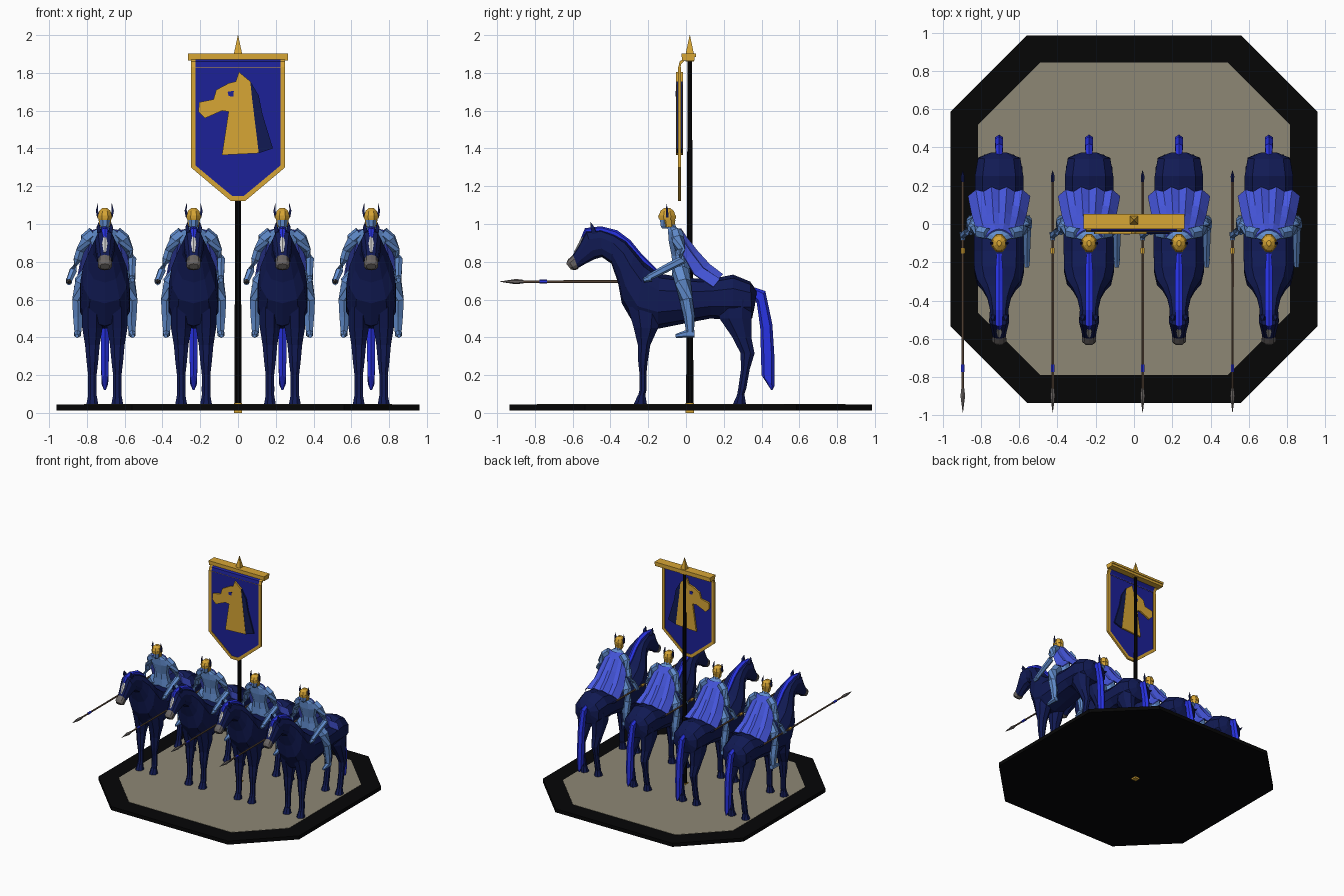
import bpy, bmesh, math
from mathutils import Vector as V


def mat(name, r, g, b):
    m = bpy.data.materials.new(name)
    m.diffuse_color = [(c / 255) ** 2.2 for c in (r, g, b)] + [1]
    return m


NAVY = mat("navy", 24, 32, 84)
BLUE = mat("bright_blue", 44, 54, 228)
CAPE = mat("cape_blue", 72, 88, 222)
CLOTH = mat("banner_blue", 34, 38, 150)
STEEL = mat("steel_blue", 98, 140, 205)
GOLD = mat("gold", 214, 164, 56)
BLACK = mat("black", 14, 14, 15)
SAND = mat("sand", 140, 134, 116)
WOOD = mat("wood", 106, 86, 70)
GREY = mat("grey", 105, 100, 98)
WHITE = mat("white", 225, 225, 225)


def mesh(name, verts, faces, m):
    bm = bmesh.new()
    vs = [bm.verts.new(v) for v in verts]
    for f in faces:
        bm.faces.new([vs[i] for i in f])
    bmesh.ops.recalc_face_normals(bm, faces=bm.faces)
    me = bpy.data.meshes.new(name)
    bm.to_mesh(me)
    bm.free()
    me.materials.append(m)
    ob = bpy.data.objects.new(name, me)
    bpy.context.collection.objects.link(ob)
    return ob


def loft(name, rings, m, closed=False):
    n, k = len(rings[0]), len(rings)
    faces = [(i * n + j, i * n + (j + 1) % n, (i + 1) % k * n + (j + 1) % n, (i + 1) % k * n + j)
             for i in range(k if closed else k - 1) for j in range(n)]
    if not closed:
        faces += [tuple(range(n)), tuple(range((k - 1) * n, k * n))]
    return mesh(name, [v for r in rings for v in r], faces, m)


def ring(c, u, v, n, p=1.0):
    out = []
    for j in range(n):
        a = 2 * math.pi * (j + 0.5) / n
        s, t = [math.copysign(abs(f(a)) ** p, f(a)) for f in (math.cos, math.sin)]
        out.append(V(c) + V(u) * s + V(v) * t)
    return out


def spine(name, rows, m, n=10, p=0.8):
    """Rows: top y, top z, bottom y, bottom z, half width."""
    return loft(name, [ring((0, (a + c) / 2, (b + d) / 2), (w, 0, 0), (0, (a - c) / 2, (b - d) / 2), n, p)
                       for a, b, c, d, w in rows], m)


def column(name, rows, m, n=8):
    """Rows of horizontal rings: x, y, z, radius x, radius y."""
    return loft(name, [ring((x, y, z), (rx, 0, 0), (0, ry, 0), n) for x, y, z, rx, ry in rows], m)


def limb(name, pts, m, n=6):
    """Tube through points: x, y, z, radius."""
    ps = [V(q[:3]) for q in pts]
    rings = []
    for i, q in enumerate(pts):
        t = (ps[min(i + 1, len(ps) - 1)] - ps[max(i - 1, 0)]).normalized()
        u = t.cross(V((0, 0, 1)) if abs(t.z) < 0.9 else V((0, 1, 0))).normalized()
        rings.append(ring(ps[i], u * q[3], t.cross(u) * q[3], n))
    return loft(name, rings, m)


def prism(name, pts, axis, a, b, m):
    at = {'x': lambda p, d: (d, *p), 'y': lambda p, d: (p[0], d, p[1]), 'z': lambda p, d: (*p, d)}[axis]
    return loft(name, [[at(p, a) for p in pts], [at(p, b) for p in pts]], m)


def octagon(x, y0, y1, c):
    return [(-x + c, y1), (x - c, y1), (x, y1 - c), (x, y0 + c), (x - c, y0), (c - x, y0), (-x, y0 + c), (-x, y1 - c)]


# Base
prism("base_rim", octagon(0.96, -0.935, 0.985, 0.4), 'z', 0.013, 0.044, BLACK)
prism("base_ground", octagon(0.815, -0.79, 0.845, 0.325), 'z', 0.03, 0.046, SAND)

# Banner pole, foot, finial and crossbar
S = math.sqrt(2)
column("pole_foot", [(0, 0.02, 0, 0.022 * S, 0.022 * S), (0, 0.02, 0.052, 0.022 * S, 0.022 * S)], GOLD, 4)
column("pole", [(0, 0.02, 0.01, 0.021, 0.021), (0, 0.02, 0.5, 0.019, 0.019), (0, 0.02, 1.87, 0.012, 0.012)], BLACK)
column("finial", [(0, 0.02, 1.86, 0.022 * S, 0.022 * S), (0, 0.02, 1.9, 0.022 * S, 0.022 * S),
                  (0, 0.02, 2.0, 0.001, 0.001)], GOLD, 4)
prism("crossbar", [(-0.02, 1.865), (0.045, 1.865), (0.045, 1.885), (0.052, 1.885), (0.052, 1.903),
                   (-0.025, 1.903), (-0.025, 1.885), (-0.02, 1.885)], 'x', -0.265, 0.265, GOLD)

# Banner cloth, border and top fold
outer = [(-0.25, 1.83), (0.25, 1.83), (0.25, 1.3), (0.038, 1.122), (-0.038, 1.122), (-0.25, 1.3)]
inner = [(-0.225, 1.829), (0.225, 1.829), (0.225, 1.31), (0.03, 1.148), (-0.03, 1.148), (-0.225, 1.31)]
prism("banner_cloth", inner, 'y', -0.039, -0.031, CLOTH)
loft("banner_border", [[(x, y, z) for x, z in o] for o, y in
                       ((outer, -0.043), (outer, -0.027), (inner, -0.027), (inner, -0.043))], GOLD, True)
fold = [(-0.041, 1.825), (-0.03, 1.825), (-0.026, 1.845), (-0.005, 1.868), (-0.005, 1.88), (-0.034, 1.86)]
prism("banner_fold", fold, 'x', -0.225, 0.225, CLOTH)
for s in (-1, 1):
    prism("banner_fold_edge", fold, 'x', s * 0.225, s * 0.25, GOLD)

# Horse head emblem, both sides
prism("emblem_head", [(0.005, 1.805), (0.065, 1.755), (0.075, 1.66), (0.11, 1.375), (-0.085, 1.365), (-0.05, 1.595),
                      (-0.085, 1.6), (-0.175, 1.56), (-0.21, 1.595), (-0.205, 1.645), (-0.13, 1.66),
                      (-0.115, 1.71), (-0.05, 1.745), (-0.012, 1.755)], 'y', -0.053, -0.017, GOLD)
prism("emblem_mane", [(0.065, 1.755), (0.11, 1.68), (0.13, 1.58), (0.185, 1.4), (0.11, 1.375), (0.075, 1.66)],
      'y', -0.051, -0.019, NAVY)
prism("emblem_eye", [(-0.055, 1.7), (-0.022, 1.705), (-0.025, 1.675), (-0.05, 1.677)], 'y', -0.055, -0.015, CLOTH)

# One horse and rider, built at x = 0
unit = []
add = unit.append
add(spine("horse_body", [
    (0.375, 0.645, 0.365, 0.57, 0.05), (0.34, 0.695, 0.35, 0.5, 0.115), (0.25, 0.732, 0.25, 0.49, 0.132),
    (0.13, 0.708, 0.13, 0.5, 0.132), (0, 0.715, 0, 0.475, 0.138), (-0.14, 0.737, -0.15, 0.445, 0.138),
    (-0.22, 0.80, -0.27, 0.46, 0.135), (-0.27, 0.86, -0.34, 0.58, 0.12), (-0.32, 0.915, -0.36, 0.69, 0.09),
    (-0.38, 0.948, -0.395, 0.79, 0.064), (-0.45, 0.972, -0.445, 0.825, 0.05), (-0.53, 0.965, -0.48, 0.815, 0.054),
    (-0.567, 0.89, -0.54, 0.785, 0.042), (-0.6, 0.835, -0.575, 0.765, 0.035)], NAVY))
add(spine("horse_muzzle", [(-0.598, 0.838, -0.57, 0.762, 0.037), (-0.625, 0.812, -0.59, 0.755, 0.039),
                           (-0.634, 0.79, -0.61, 0.76, 0.025)], GREY))
add(spine("horse_blaze", [(-0.548, 0.945, -0.53, 0.93, 0.006), (-0.568, 0.9, -0.55, 0.89, 0.016),
                          (-0.594, 0.852, -0.58, 0.845, 0.007)], WHITE, 6))
add(spine("horse_mane", [(-0.555, 0.93, -0.535, 0.92, 0.008), (-0.535, 0.978, -0.51, 0.95, 0.02),
                         (-0.45, 0.988, -0.44, 0.95, 0.022), (-0.365, 0.967, -0.39, 0.92, 0.022),
                         (-0.295, 0.915, -0.33, 0.88, 0.022), (-0.235, 0.842, -0.27, 0.82, 0.022),
                         (-0.15, 0.757, -0.17, 0.73, 0.015)], BLUE, 6))
add(spine("horse_tail", [(0.36, 0.665, 0.35, 0.62, 0.018), (0.42, 0.645, 0.375, 0.58, 0.022),
                         (0.457, 0.47, 0.393, 0.45, 0.024), (0.468, 0.3, 0.397, 0.3, 0.024),
                         (0.468, 0.14, 0.4, 0.2, 0.02), (0.458, 0.12, 0.45, 0.122, 0.005)], BLUE, 6))

for s in (-1, 1):
    x = 0.066 * s
    add(limb("horse_ear", [(0.028 * s, -0.485, 0.95, 0.016), (0.034 * s, -0.495, 0.98, 0.014),
                           (0.032 * s, -0.505, 1.01, 0.001)], NAVY, 4))
    # Horse legs and hooves
    add(column("horse_front_leg", [(x, -0.215, 0.56, 0.06, 0.1), (x, -0.212, 0.45, 0.058, 0.07),
                                   (x, -0.222, 0.36, 0.042, 0.036), (x, -0.228, 0.27, 0.033, 0.027),
                                   (x, -0.228, 0.2, 0.024, 0.019), (x, -0.228, 0.12, 0.025, 0.02),
                                   (x, -0.235, 0.09, 0.024, 0.02)], NAVY))
    add(column("horse_hind_leg", [(x, 0.26, 0.6, 0.06, 0.1), (x, 0.262, 0.5, 0.056, 0.092),
                                  (x, 0.296, 0.4, 0.042, 0.054), (x, 0.326, 0.315, 0.03, 0.04),
                                  (x, 0.314, 0.23, 0.023, 0.025), (x, 0.298, 0.13, 0.025, 0.023),
                                  (x, 0.288, 0.09, 0.024, 0.02)], NAVY))
    for name, y in (("horse_front_hoof", -0.238), ("horse_hind_hoof", 0.287)):
        add(column(name, [(x, y + 0.003, 0.095, 0.024, 0.021), (x, y - 0.004, 0.045, 0.034, 0.038)], NAVY))
    # Rider legs, boots and helmet wings
    add(limb("rider_leg", [(0.07 * s, -0.03, 0.75, 0.045), (0.125 * s, -0.015, 0.69, 0.042),
                           (0.143 * s, 0.0, 0.6, 0.034), (0.142 * s, 0.017, 0.51, 0.03),
                           (0.143 * s, 0.022, 0.42, 0.02)], STEEL))
    add(limb("rider_boot", [(0.143 * s, 0.045, 0.418, 0.02), (0.145 * s, 0.0, 0.418, 0.02),
                            (0.148 * s, -0.055, 0.407, 0.01)], STEEL))
    add(limb("helmet_wing", [(0.034 * s, -0.1, 1.035, 0.01), (0.042 * s, -0.1, 1.07, 0.008),
                             (0.037 * s, -0.103, 1.108, 0.001)], NAVY, 4))
    # Rider arms: rein hand on +x, spear hand on -x
    hand = (0.145, -0.2, 0.715) if s > 0 else (-0.19, -0.06, 0.7)
    elbow = (0.145 * s, -0.02, 0.81)
    mid = [(a + b) / 2 for a, b in zip(hand, elbow)]
    add(limb("rider_arm", [(0.06 * s, -0.05, 0.955, 0.032), (0.1 * s, -0.042, 0.92, 0.034),
                           (0.13 * s, -0.03, 0.86, 0.025), (*elbow, 0.024), (*mid, 0.021), (*hand, 0.017)], STEEL))
    add(limb("rider_hand", [(hand[0], hand[1] + 0.015, hand[2], 0.019),
                            (hand[0], hand[1] - 0.025, hand[2] - 0.012, 0.013)], STEEL))

# Rider torso and head
add(column("rider_torso", [(0, -0.025, 0.7, 0.09, 0.055), (0, -0.028, 0.78, 0.068, 0.05), (0, -0.037, 0.83, 0.06, 0.042),
                           (0, -0.05, 0.91, 0.082, 0.045), (0, -0.06, 0.96, 0.07, 0.038),
                           (0, -0.075, 0.985, 0.025, 0.025), (0, -0.085, 1.01, 0.024, 0.024)], STEEL))
add(column("rider_face", [(0, -0.107, 0.975, 0.014, 0.02), (0, -0.103, 0.99, 0.026, 0.034),
                          (0, -0.1, 1.04, 0.031, 0.042)], STEEL))
add(column("rider_helmet", [(0, -0.098, 1.02, 0.036, 0.044), (0, -0.1, 1.045, 0.04, 0.048),
                            (0, -0.1, 1.07, 0.032, 0.038), (0, -0.1, 1.086, 0.012, 0.015)], GOLD))
add(column("helmet_brow", [(0, -0.1, 1.028, 0.041, 0.05), (0, -0.1, 1.044, 0.042, 0.051)], GOLD))
add(column("helmet_cheeks", [(0, -0.09, 0.985, 0.029, 0.032), (0, -0.093, 1.022, 0.036, 0.04)], GOLD))

# Cape
rows = [(-0.03, 0.975, 0.07, 0.04), (0.0, 0.93, 0.105, 0.05), (0.06, 0.85, 0.125, 0.06),
        (0.12, 0.78, 0.14, 0.07), (0.185, 0.725, 0.16, 0.03)]
verts, faces, N = [], [], 8
for i, (y, z, w, bend) in enumerate(rows):
    for j in range(N + 1):
        t = 2 * j / N - 1
        wave = 0.0025 * i * (1 if j % 2 else -1)
        verts.append((w * t, y - bend * t * t + wave, z - (0.01 + 0.01 * i) * t * t + wave))
        if i and j:
            k = i * (N + 1) + j
            faces.append((k, k - 1, k - N - 2, k - N - 1))
cape = mesh("rider_cape", verts, faces, CAPE)
sol = cape.modifiers.new("thickness", 'SOLIDIFY')
sol.thickness, sol.offset = 0.008, 0
add(cape)

# Lance
X, Z = -0.19, 0.695
for name, m, pts in (("lance_shaft", WOOD, [(0.24, 0.008), (-0.88, 0.007)]),
                     ("lance_butt", NAVY, [(0.28, 0.001), (0.25, 0.011), (0.22, 0.009)]),
                     ("lance_grip_ring", GOLD, [(-0.125, 0.012), (-0.155, 0.012)]),
                     ("lance_front_ring", BLUE, [(-0.735, 0.01), (-0.775, 0.01)]),
                     ("lance_tip", GREY, [(-0.86, 0.009), (-0.9, 0.014), (-0.985, 0.001)])):
    add(limb(name, [(X, y, Z, r) for y, r in pts], m))

# Four riders in line
for i, x in enumerate((-0.705, -0.235, 0.235, 0.705)):
    for ob in unit:
        if i:
            c = ob.copy()
            bpy.context.collection.objects.link(c)
            c.location.x = x
for ob in unit:
    ob.location.x = -0.705
